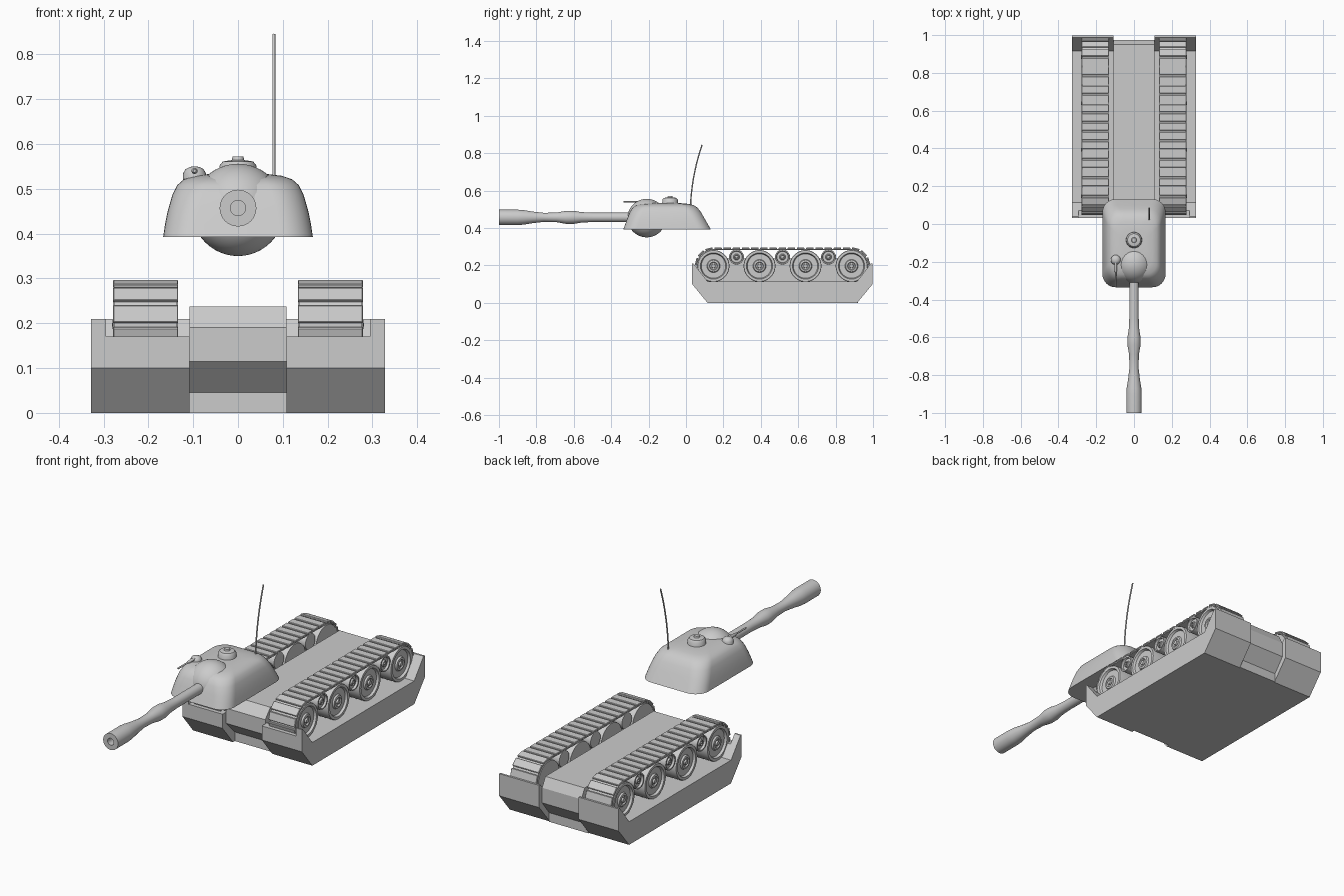
import bpy, bmesh, math
from mathutils import Matrix, Vector

if "Cube" in bpy.data.objects:
    bpy.data.objects.remove(bpy.data.objects["Cube"])


def finish(name, bm, smooth=False):
    bmesh.ops.recalc_face_normals(bm, faces=bm.faces[:])
    me = bpy.data.meshes.new(name)
    bm.to_mesh(me)
    bm.free()
    ob = bpy.data.objects.new(name, me)
    bpy.context.collection.objects.link(ob)
    if smooth:
        bpy.ops.object.select_all(action='DESELECT')
        ob.select_set(True)
        bpy.context.view_layer.objects.active = ob
        bpy.ops.object.shade_smooth_by_angle(angle=math.radians(35))
    return ob


def add_prism(bm, pts, x0, x1):
    """Extrude a (y, z) outline along x."""
    f = bm.faces.new([bm.verts.new((x0, y, z)) for y, z in pts])
    r = bmesh.ops.extrude_face_region(bm, geom=[f])
    vs = [v for v in r['geom'] if isinstance(v, bmesh.types.BMVert)]
    bmesh.ops.translate(bm, verts=vs, vec=(x1 - x0, 0, 0))


def add_lathe(bm, prof, mat, n=32):
    """Revolve (radius, height) points about local z, then place by mat."""
    rings = []
    for r, h in prof:
        if r == 0:
            rings.append([bm.verts.new(mat @ Vector((0, 0, h)))] * n)
        else:
            rings.append([bm.verts.new(mat @ Vector((r * math.cos(a), r * math.sin(a), h)))
                          for a in (2 * math.pi * i / n for i in range(n))])
    for a, b in zip(rings, rings[1:]):
        for i in range(n):
            j = (i + 1) % n
            vs = list(dict.fromkeys([a[i], a[j], b[j], b[i]]))
            if len(vs) > 2:
                bm.faces.new(vs)


def place(x, y, z, axis='Z'):
    m = Matrix.Translation((x, y, z))
    if axis == 'X':
        m = m @ Matrix.Rotation(math.pi / 2, 4, 'Y')
    if axis == 'Y':
        m = m @ Matrix.Rotation(math.pi / 2, 4, 'X')   # local z -> -y
    return m


# central hull
bm = bmesh.new()
add_prism(bm, [(0.13, 0), (0.13, 0.045), (0.06, 0.115), (0.06, 0.19), (0.10, 0.237),
               (0.95, 0.237), (0.975, 0.19), (0.975, 0.115), (0.92, 0.045), (0.92, 0)],
          -0.108, 0.108)
finish("central_hull", bm)

# side troughs and outer skirts carrying the running gear
for s, side in ((-1, "left"), (1, "right")):
    for name, x0, x1, top in (("track_trough", 0.108, 0.295, 0.17),
                              ("outer_skirt", 0.295, 0.328, 0.21)):
        bm = bmesh.new()
        yf = 0.115 - 0.075 * (top - 0.115) / 0.095
        add_prism(bm, [(0.115, 0), (0.915, 0), (0.998, 0.10), (0.998, 0.21), (0.988, 0.21),
                       (0.915, 0.115), (0.115, 0.115), (yf, top), (0.033, top), (0.033, 0.10)],
                  s * x0, s * x1)
        finish(side + "_" + name, bm)

# tracks, wheels and rollers
Y0, Y1, ZC = 0.147, 0.885, 0.197
L = Y1 - Y0


def loop_point(d, r):
    """Point and tangent angle at distance d round the track loop."""
    arc = math.pi * 0.093
    d %= 2 * (L + arc)
    if d < L:
        return Y0 + d, ZC + r, 0
    d -= L
    if d < arc:
        a = d / 0.093
        return Y1 + r * math.sin(a), ZC + r * math.cos(a), -a
    d -= arc
    if d < L:
        return Y1 - d, ZC - r, math.pi
    a = (d - L) / 0.093
    return Y0 - r * math.sin(a), ZC - r * math.cos(a), math.pi - a


total = 2 * (L + math.pi * 0.093)
wheel = [(0, -0.072), (0.083, -0.072), (0.085, -0.066), (0.085, 0.066), (0.083, 0.073),
         (0.070, 0.073), (0.065, 0.062), (0.035, 0.062), (0.031, 0.070), (0.022, 0.072),
         (0.018, 0.066), (0.012, 0.066), (0.010, 0.074), (0, 0.075)]
roller = [(r * 0.47, h * 0.97) for r, h in wheel]
for s, side in ((-1, "left"), (1, "right")):
    xc = s * 0.206
    # track band
    bm = bmesh.new()
    n, rings = 72, []
    for i in range(n):
        ring = []
        for r, x in ((0.086, -0.07), (0.092, -0.07), (0.092, 0.07), (0.086, 0.07)):
            y, z, a = loop_point(total * i / n, r)
            ring.append(bm.verts.new((xc + x, y, z)))
        rings.append(ring)
    for i in range(n):
        a, b = rings[i], rings[(i + 1) % n]
        for k in range(4):
            bm.faces.new((a[k], a[(k + 1) % 4], b[(k + 1) % 4], b[k]))
    finish(side + "_track_band", bm, True)
    # track plates
    bm = bmesh.new()
    count = 42
    for i in range(count):
        y, z, a = loop_point(total * (i + 0.5) / count, 0.094)
        if z < 0.12:
            continue
        m = (Matrix.Translation((xc, y, z)) @ Matrix.Rotation(a, 4, 'X')
             @ Matrix.Diagonal((0.145, total / count - 0.009, 0.009, 1)))
        bmesh.ops.create_cube(bm, size=1, matrix=m)
    ob = finish(side + "_track_plates", bm)
    bev = ob.modifiers.new("bevel", 'BEVEL')
    bev.width, bev.segments = 0.002, 1
    # wheels and return rollers
    bm = bmesh.new()
    for i in range(4):
        m = place(xc, Y0 + L * i / 3, ZC, 'X')
        add_lathe(bm, wheel, m if s > 0 else m @ Matrix.Rotation(math.pi, 4, 'X'), 40)
    for i in range(3):
        m = place(xc, Y0 + L * (i + 0.5) / 3, 0.245, 'X')
        add_lathe(bm, roller, m if s > 0 else m @ Matrix.Rotation(math.pi, 4, 'X'), 24)
    finish(side + "_wheels", bm, True)

# turret shell lofted from rounded rectangles: z, half width, front, back, corner radius
levels = [(0.393, 0.167, -0.335, 0.132, 0.07), (0.42, 0.163, -0.325, 0.117, 0.07),
          (0.45, 0.157, -0.314, 0.100, 0.07), (0.485, 0.147, -0.300, 0.080, 0.07),
          (0.508, 0.136, -0.286, 0.062, 0.07), (0.521, 0.121, -0.268, 0.043, 0.065),
          (0.529, 0.098, -0.240, 0.015, 0.06), (0.533, 0.065, -0.190, -0.03, 0.05)]
bm = bmesh.new()
rings = []
for z, hx, f, b, r in levels:
    ring = []
    for cx, cy, a0 in ((hx - r, b - r, 0), (r - hx, b - r, 90),
                       (r - hx, f + r, 180), (hx - r, f + r, 270)):
        for k in range(9):
            a = math.radians(a0 + k * 90 / 8)
            ring.append(bm.verts.new((cx + r * math.cos(a), cy + r * math.sin(a), z)))
    rings.append(ring)
for a, b in zip(rings, rings[1:]):
    for i in range(len(a)):
        j = (i + 1) % len(a)
        bm.faces.new((a[i], a[j], b[j], b[i]))
bm.faces.new(rings[0])
bm.faces.new(rings[-1])
finish("turret_shell", bm, True)

# ball mantlet
bm = bmesh.new()
bmesh.ops.create_uvsphere(bm, u_segments=40, v_segments=24, radius=0.103,
                          matrix=place(0, -0.21, 0.453))
finish("ball_mantlet", bm, True)

# barrel with hollow muzzle
bm = bmesh.new()
add_lathe(bm, [(0, 0.25), (0.025, 0.25), (0.025, 0.50), (0.028, 0.56), (0.035, 0.60),
               (0.035, 0.64), (0.026, 0.69), (0.024, 0.76), (0.031, 0.82), (0.039, 0.87),
               (0.041, 0.90), (0.041, 1.0), (0.017, 1.0), (0.017, 0.93), (0, 0.93)],
          place(0, 0, 0.457, 'Y'))
finish("gun_barrel", bm, True)

# roof hatch
bm = bmesh.new()
add_lathe(bm, [(0, -0.01), (0.043, -0.01), (0.041, 0.02), (0.034, 0.029), (0.014, 0.032),
               (0.012, 0.040), (0, 0.040)], place(0, -0.085, 0.532))
finish("roof_hatch", bm, True)

# small cupola with machine gun
bm = bmesh.new()
add_lathe(bm, [(0, -0.02), (0.026, -0.02), (0.026, 0.012), (0.020, 0.022), (0.010, 0.027),
               (0, 0.028)], place(-0.097, -0.19, 0.522), 20)
finish("gun_cupola", bm, True)
bm = bmesh.new()
add_lathe(bm, [(0, 0.19), (0.007, 0.19), (0.007, 0.25), (0.004, 0.255), (0.004, 0.333),
               (0, 0.333)], place(-0.097, 0, 0.54, 'Y'), 12)
finish("machine_gun", bm, True)

# whip antenna
cu = bpy.data.curves.new("antenna", 'CURVE')
cu.dimensions = '3D'
cu.bevel_depth, cu.bevel_resolution, cu.use_fill_caps = 0.0035, 2, True
sp = cu.splines.new('POLY')
sp.points.add(12)
for i, p in enumerate(sp.points):
    t = i / 12
    p.co = (0.08, 0.024 + 0.012 * t + 0.05 * t * t, 0.515 + 0.33 * t, 1)
bpy.context.collection.objects.link(bpy.data.objects.new("antenna", cu))
